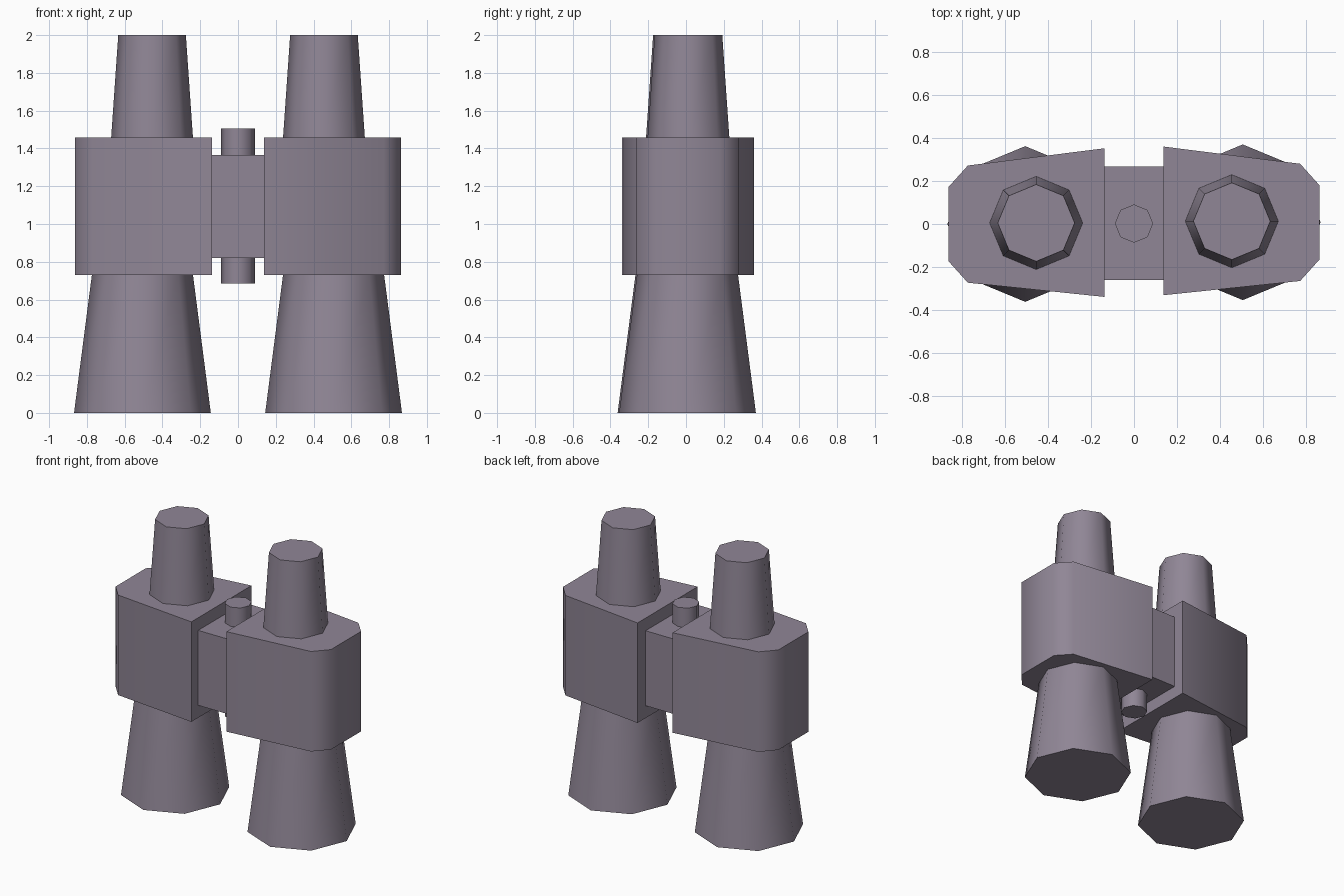
import bpy
import bmesh
import math

cube = bpy.data.objects.get("Cube")
if cube:
    bpy.data.objects.remove(cube, do_unlink=True)

# Single flat colour
COLOUR = (0.28, 0.24, 0.305, 1.0)
grey = bpy.data.materials.new("purple_grey")
grey.use_nodes = True
grey.diffuse_color = COLOUR
grey.node_tree.nodes["Principled BSDF"].inputs["Base Color"].default_value = COLOUR


def loft(name, bottom, top, z0, z1):
    """Closed solid between two matching outlines, smooth round its sides."""
    bm = bmesh.new()
    low = [bm.verts.new((x, y, z0)) for x, y in bottom]
    high = [bm.verts.new((x, y, z1)) for x, y in top]
    bm.faces.new(low)
    bm.faces.new(high)
    for i in range(len(low)):
        j = (i + 1) % len(low)
        bm.faces.new((low[i], low[j], high[j], high[i]))
    bmesh.ops.recalc_face_normals(bm, faces=bm.faces)
    mesh = bpy.data.meshes.new(name)
    bm.to_mesh(mesh)
    bm.free()
    mesh.materials.append(grey)
    obj = bpy.data.objects.new(name, mesh)
    bpy.context.collection.objects.link(obj)
    bpy.ops.object.select_all(action="DESELECT")
    obj.select_set(True)
    bpy.context.view_layer.objects.active = obj
    bpy.ops.object.shade_smooth_by_angle(angle=math.radians(50))
    return obj


def octagon(x, y, radius):
    return [(x + radius * math.cos(i * math.pi / 4),
             y + radius * math.sin(i * math.pi / 4)) for i in range(8)]


def tube(name, x, y, r0, r1, z0, z1):
    return loft(name, octagon(x, y, r0), octagon(x, y, r1), z0, z1)


# Housing outline: wide towards the bridge, chamfered on the outside
HOUSING = [(0.138, 0.35), (0.773, 0.27), (0.863, 0.17),
           (0.863, -0.175), (0.773, -0.275), (0.138, -0.341)]

for side, label, shift in ((1, "left", 0.005), (-1, "right", -0.003)):
    outline = [(side * x, y + shift + 0.005) for x, y in HOUSING]
    loft(label + "_housing", outline, outline, 0.73, 1.457)
    # Objective barrel below, eyepiece above
    tube(label + "_objective_barrel", side * 0.506, 0.003 + shift,
         0.362, 0.267, 0, 0.735)
    tube(label + "_eyepiece", side * 0.455, 0.008 + shift,
         0.217, 0.179, 1.45, 2.0)

# Bridge between the housings and its hinge pin
bridge = [(-0.14, -0.26), (0.14, -0.26), (0.14, 0.267), (-0.14, 0.267)]
loft("bridge", bridge, bridge, 0.82, 1.365)
tube("hinge_pin", 0, 0.002, 0.089, 0.089, 0.685, 1.505)
